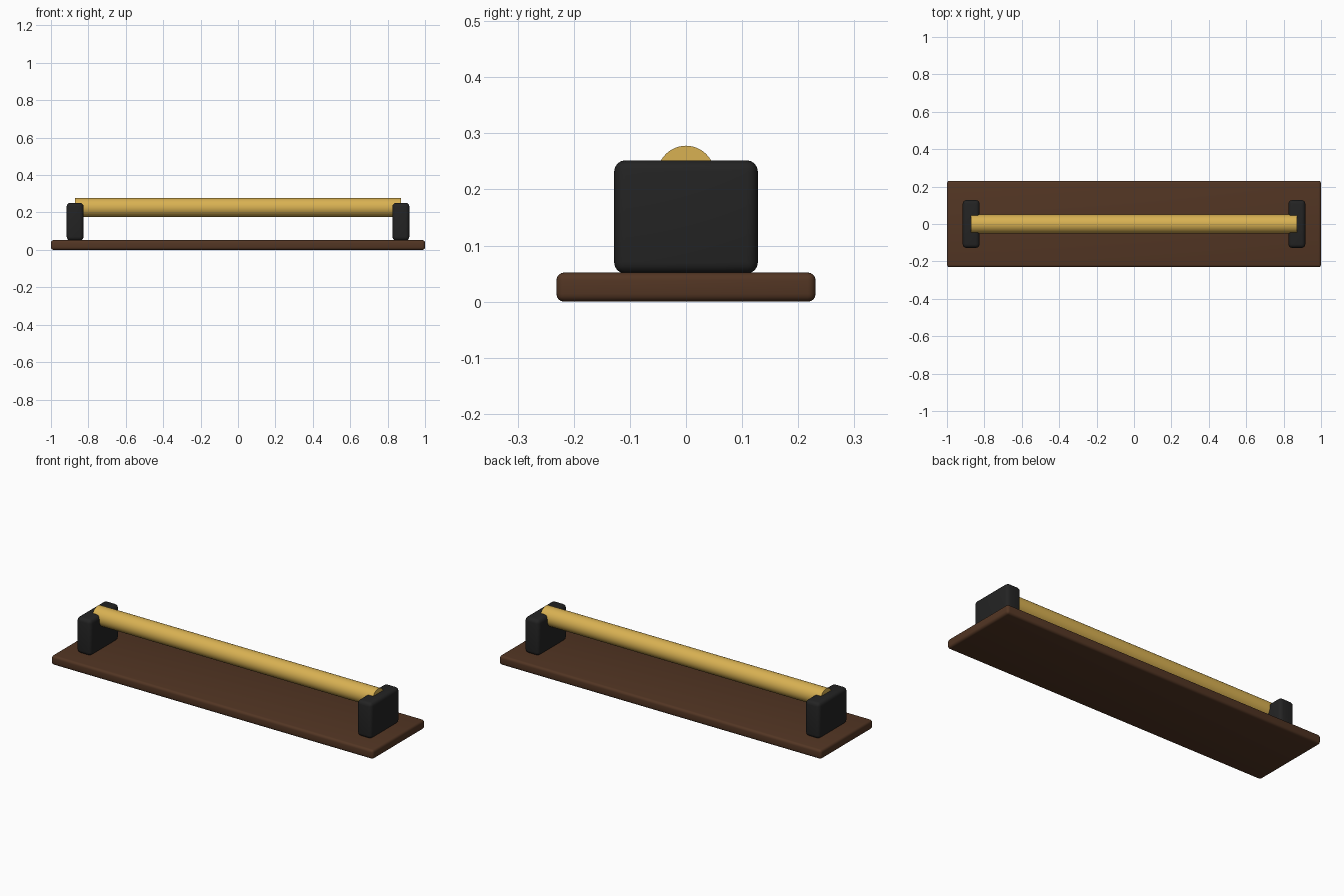
import bpy
import math

if "Cube" in bpy.data.objects:
    bpy.data.objects.remove(bpy.data.objects["Cube"])


def material(name, color):
    m = bpy.data.materials.new(name)
    m.diffuse_color = (*color, 1)
    m.use_nodes = True
    m.node_tree.nodes["Principled BSDF"].inputs["Base Color"].default_value = m.diffuse_color
    return m


WOOD = material("dark_wood", (0.085, 0.036, 0.017))
BLACK = material("matte_black", (0.017, 0.017, 0.017))
GOLD = material("brass", (0.69, 0.44, 0.085))


def finish(obj, name, mat):
    obj.name = name
    obj.data.materials.append(mat)
    bpy.ops.object.shade_smooth_by_angle(angle=math.radians(35))


def rounded_box(name, center, size, radius, mat):
    bpy.ops.mesh.primitive_cube_add(size=1, location=center)
    obj = bpy.context.object
    obj.scale = size
    bpy.ops.object.transform_apply(location=False, rotation=False, scale=True)
    bevel = obj.modifiers.new("rounded_edges", "BEVEL")
    bevel.width = radius
    bevel.segments = 4
    bpy.ops.object.modifier_apply(modifier=bevel.name)
    finish(obj, name, mat)


# Base board
rounded_box("base_board", (0, 0, 0.026), (2, 0.462, 0.052), 0.014, WOOD)

# End supports
for side, label in ((-1, "left"), (1, "right")):
    rounded_box(label + "_support", (side * 0.871, 0, 0.151),
                (0.09, 0.256, 0.202), 0.02, BLACK)

# Round bar resting in the supports
bpy.ops.mesh.primitive_cylinder_add(vertices=48, radius=0.051, depth=1.742,
                                    location=(0, 0, 0.227),
                                    rotation=(0, math.pi / 2, 0))
finish(bpy.context.object, "round_bar", GOLD)
